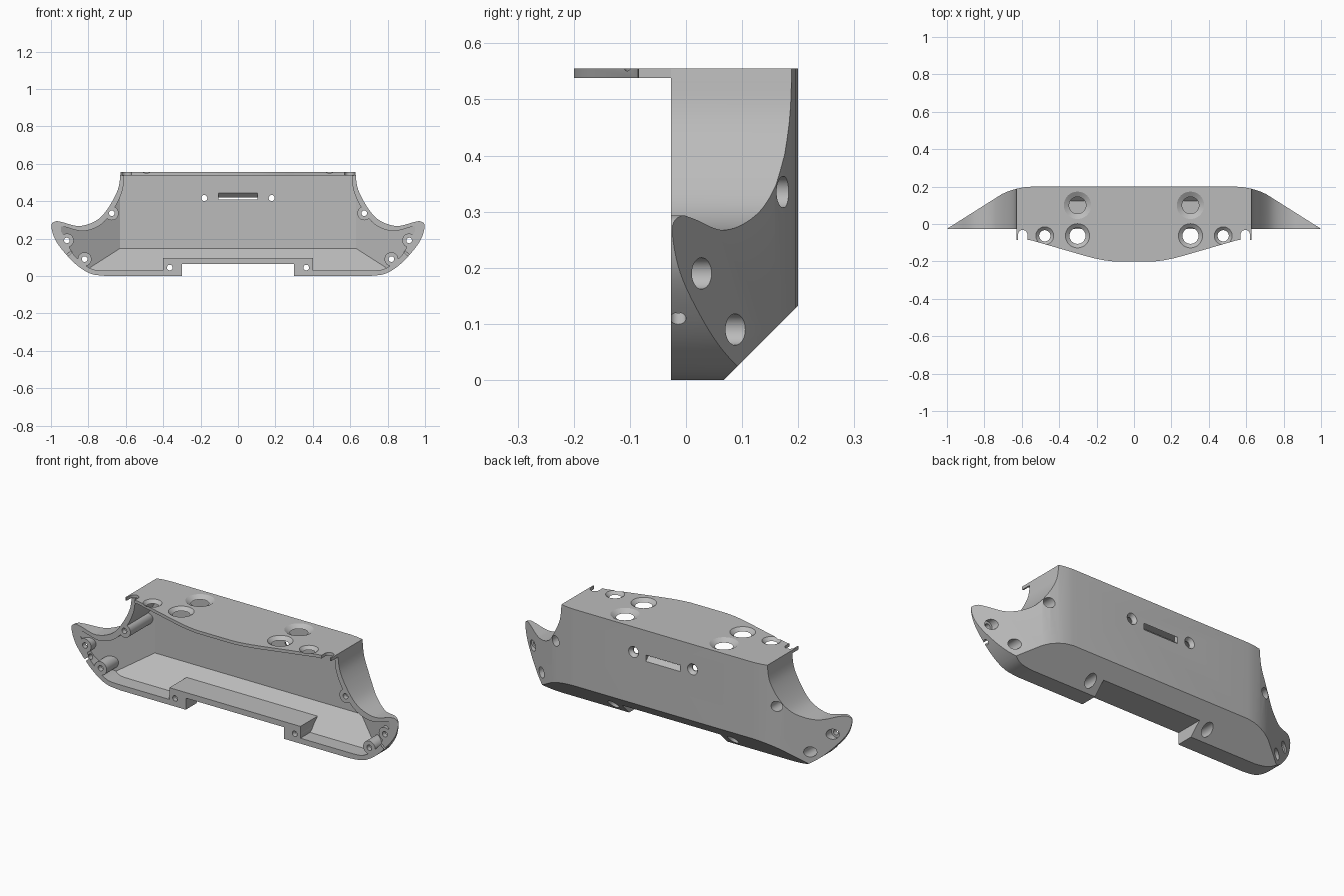
import bpy, bmesh
from math import radians
from mathutils import Vector, Matrix

old = bpy.data.objects.get("Cube")
if old:
    bpy.data.objects.remove(old, do_unlink=True)

grey = bpy.data.materials.new("plain grey")
grey.use_nodes = True
grey.diffuse_color = (0.5, 0.5, 0.5, 1)
for node in grey.node_tree.nodes:
    if node.type == 'BSDF_PRINCIPLED':
        node.inputs["Base Color"].default_value = grey.diffuse_color


def finish(name, bm):
    bmesh.ops.recalc_face_normals(bm, faces=bm.faces)
    me = bpy.data.meshes.new(name)
    bm.to_mesh(me)
    bm.free()
    me.materials.append(grey)
    ob = bpy.data.objects.new(name, me)
    bpy.context.collection.objects.link(ob)
    return ob


def prism(name, pts, axis, lo, hi):
    """Extrude a 2D outline along an axis."""
    place = {'X': lambda a, b: (lo, a, b),
             'Y': lambda a, b: (a, lo, b),
             'Z': lambda a, b: (a, b, lo)}[axis]
    bm = bmesh.new()
    face = bm.faces.new([bm.verts.new(place(*p)) for p in pts])
    ext = bmesh.ops.extrude_face_region(bm, geom=[face])
    step = Vector([(hi - lo) * (axis == k) for k in 'XYZ'])
    bmesh.ops.translate(bm, vec=step,
                        verts=[v for v in ext['geom'] if isinstance(v, bmesh.types.BMVert)])
    return finish(name, bm)


def box(name, x, y, z):
    outline = [(x[0], z[0]), (x[1], z[0]), (x[1], z[1]), (x[0], z[1])]
    return prism(name, outline, 'Y', *y)


def rod(name, p0, p1, r0, r1=None):
    """Cylinder or cone between two points."""
    p0, p1 = Vector(p0), Vector(p1)
    d = p1 - p0
    m = Matrix.Translation((p0 + p1) / 2) @ d.to_track_quat('Z', 'Y').to_matrix().to_4x4()
    bm = bmesh.new()
    bmesh.ops.create_cone(bm, cap_ends=True, segments=32, radius1=r0,
                          radius2=r0 if r1 is None else r1, depth=d.length, matrix=m)
    return finish(name, bm)


def combine(target, tool, operation='DIFFERENCE'):
    mod = target.modifiers.new("combine", 'BOOLEAN')
    mod.operation = operation
    mod.solver = 'EXACT'
    mod.object = tool
    bpy.context.view_layer.update()
    bpy.context.view_layer.objects.active = target
    bpy.ops.object.modifier_apply(modifier=mod.name)
    bpy.data.objects.remove(tool, do_unlink=True)


def smooth(pts, steps=6):
    """Catmull-Rom curve through a few points."""
    p = [Vector(q) for q in [pts[0], *pts, pts[-1]]]
    out = []
    for a, b, c, d in zip(p, p[1:], p[2:], p[3:]):
        for i in range(steps):
            t = i / steps
            out.append(0.5 * (2 * b + (c - a) * t + (2 * a - 5 * b + 4 * c - d) * t ** 2
                              + (3 * b - a - 3 * c + d) * t ** 3))
    return [tuple(q) for q in out] + [tuple(pts[-1])]


def mirrored(half):
    return list(half) + [(-x, y) for x, y in reversed(half)]


FRONT, TOP, CEILING = -0.027, 0.555, 0.538

# Outer body: front outline crossed with plan outline, bottom back edge chamfered
outer = smooth([(.628, TOP), (.643, .46), (.70, .355), (.76, .295), (.85, .267), (.94, .288),
                (.975, .292), (.998, .268), (.975, .19), (.91, .105), (.845, .045),
                (.78, .01), (.70, 0)])
shell = prism("bumper_shell", mirrored(outer), 'Y', -.1, .3)
plan = [(.545, .2), (.59, .196), (.63, .188), (.67, .176), (.706, .16), (1.002, FRONT)]
combine(shell, prism("plan", mirrored(plan), 'Z', -.1, .7), 'INTERSECT')
combine(shell, prism("chamfer", [(.037, -.03), (.3, -.03), (.3, .233)], 'X', -1.2, 1.2))

# Hollow inside, following the outside at wall thickness
inner = smooth([(.608, CEILING), (.62, .45), (.672, .345), (.737, .272), (.83, .24), (.935, .264),
                (.957, .25), (.94, .228), (.91, .17), (.875, .11), (.82, .06), (.77, .034), (.70, .03)])
cavity = prism("cavity", mirrored(inner), 'Y', -.1, .3)
combine(cavity, prism("inner_plan", mirrored([(.63, .175), (1.06, -.1)]), 'Z', -.1, .7), 'INTERSECT')
combine(cavity, prism("inner_chamfer", [(.027, 0), (.3, 0), (.3, .273)], 'X', -1.2, 1.2))
combine(cavity, box("raised_floor", (-.4, .4), (-.2, .3), (-.1, .095)))

# Screw bosses are left standing in the hollow
screws = [(s * x, z) for s in (1, -1)
          for x, z in ((.675, .335), (.915, .19), (.82, .09), (.365, .045))]
for x, z in screws:
    combine(cavity, rod("boss", (x, -.2, z), (x, .35, z), .037))
combine(shell, cavity)

# Top plate reaching forward, with a hooked notch near each end
edge = [(.628, .05), (.628, -.085), (.55, -.087), (.27, -.168), (.21, -.184), (.16, -.194), (.11, -.2)]
plate = prism("top_plate", mirrored(edge), 'Z', CEILING, TOP)
for s in (1, -1):
    combine(plate, rod("notch", (s * .595, -.057, .4), (s * .595, -.057, .7), .025))
    combine(plate, box("notch_mouth", (s * .595 - .025, s * .595 + .025), (-.2, -.057), (.4, .7)))
combine(shell, plate, 'UNION')

# Countersunk holes through the top
for s in (1, -1):
    for x, y, r, wide in ((.302, .1, .045, .075), (.302, -.063, .043, .066), (.477, -.063, .03, .049)):
        combine(shell, rod("hole", (s * x, y, .5), (s * x, y, .6), r))
        combine(shell, rod("countersink", (s * x, y, CEILING), (s * x, y, TOP + .001), r, wide))

# Screw holes with wide bores from the back
for x, z in screws:
    combine(shell, rod("screw_hole", (x, -.1, z), (x, .3, z), .015))
    combine(shell, rod("screw_bore", (x, 0, z), (x, .3, z), .028))

# Back wall: sloping slot between two countersunk holes
combine(shell, prism("slot", [(.155, .43), (.155, .465), (.22, .4), (.22, .365)], 'X', -.105, .105))
for s in (1, -1):
    combine(shell, rod("mount_hole", (s * .18, .1, .417), (s * .18, .3, .417), .016))
    combine(shell, rod("mount_sink", (s * .18, .18, .417), (s * .18, .201, .417), .016, .031))

# Bottom cut-out and small drain notches in the front rim
combine(shell, box("bottom_cutout", (-.3, .3), (-.2, .3), (-.1, .064)))
for s in (1, -1):
    combine(shell, rod("drain", (s * .96, -.014, .07), (s * .85, -.014, .165), .014))

# Tidy and shade
bm = bmesh.new()
bm.from_mesh(shell.data)
bmesh.ops.remove_doubles(bm, verts=bm.verts, dist=.0002)
bm.to_mesh(shell.data)
bm.free()
bpy.ops.object.select_all(action='DESELECT')
shell.select_set(True)
bpy.context.view_layer.objects.active = shell
bpy.ops.object.shade_smooth_by_angle(angle=radians(25))
